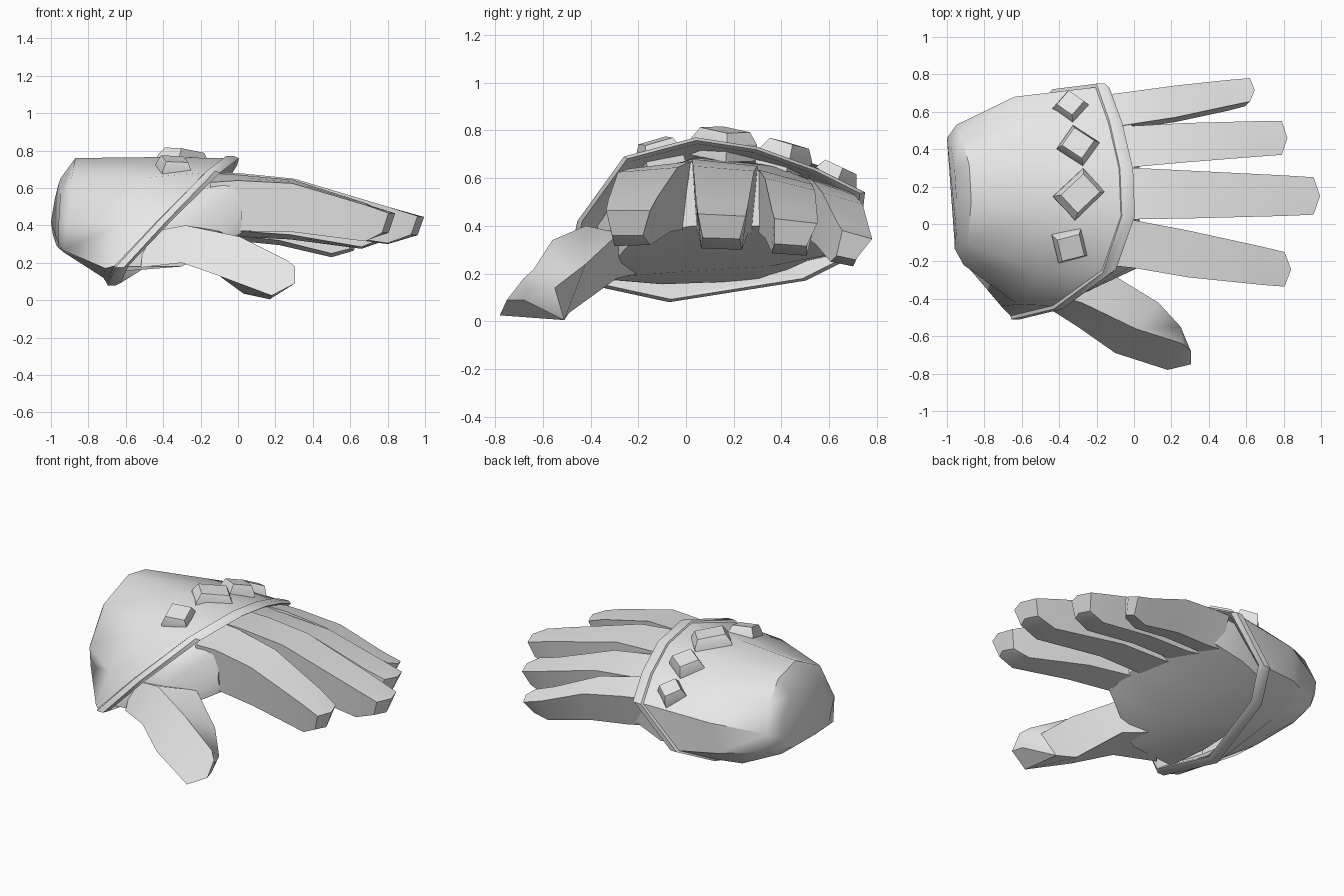
import bpy, bmesh, math
from mathutils import Vector, Matrix

grey = bpy.data.materials.new("plain grey")
grey.diffuse_color = (0.8, 0.8, 0.8, 1)


def finish(name, bm, angle=35):
    bmesh.ops.recalc_face_normals(bm, faces=bm.faces)
    me = bpy.data.meshes.new(name)
    bm.to_mesh(me)
    bm.free()
    me.materials.append(grey)
    ob = bpy.data.objects.new(name, me)
    bpy.context.collection.objects.link(ob)
    bpy.ops.object.select_all(action='DESELECT')
    bpy.context.view_layer.objects.active = ob
    ob.select_set(True)
    bpy.ops.object.shade_smooth_by_angle(angle=math.radians(angle))
    return ob


def loft(name, rings, angle=35):
    """Skin a row of equal-sized rings and cap both ends."""
    bm = bmesh.new()
    vs = [[bm.verts.new(p) for p in r] for r in rings]
    n = len(vs[0])
    for a, b in zip(vs, vs[1:]):
        for i in range(n):
            j = (i + 1) % n
            bm.faces.new((a[i], a[j], b[j], b[i]))
    bm.faces.new(vs[0])
    bm.faces.new(vs[-1])
    return finish(name, bm, angle)


# Cuff shell: wrist cap, bulge and slanted open rim, each from the crown round
cap = [(-.95, .13, .65), (-.96, .30, .62), (-.98, .42, .54), (-1, .46, .42), (-.99, .43, .35),
       (-.97, .30, .29), (-.96, .05, .28), (-.96, -.09, .30), (-.96, -.13, .40), (-.95, -.04, .57)]
wrist = [(-.87, .12, .76), (-.88, .31, .72), (-.92, .46, .63), (-.95, .53, .46), (-.94, .50, .33),
         (-.93, .35, .26), (-.93, 0, .255), (-.93, -.18, .265), (-.91, -.22, .41), (-.89, -.10, .65)]
middle = [(-.45, .08, .765), (-.45, .32, .725), (-.50, .55, .655), (-.64, .68, .51), (-.68, .65, .31),
          (-.72, .45, .18), (-.72, -.07, .12), (-.71, -.44, .17), (-.62, -.43, .41), (-.50, -.26, .655)]
rim_yz = [(.04, .77), (.30, .73), (.55, .64), (.75, .54), (.72, .28),
          (.50, .17), (-.07, .08), (-.51, .175), (-.455, .42), (-.26, .69)]


def rim(dx, s):
    return [(-.62 + .9 * (z - .08) + .1 * y + dx, .13 + (y - .13) * s, .43 + (z - .43) * s)
            for y, z in rim_yz]


inside = [(-.75, .13 + (y - .13) * .7, .43 + (z - .43) * .7) for x, y, z in middle]
loft("cuff", [cap, wrist, middle, rim(-.075, .97), rim(-.07, 1), rim(-.025, 1),
              rim(0, .965), rim(-.02, .92), inside], 45)

# Palm: from inside the cuff to the knuckles
palm_back = [(-.66, .10, .66), (-.66, .40, .61), (-.62, .60, .45), (-.62, .55, .26), (-.62, .30, .17),
             (-.62, -.10, .155), (-.62, -.40, .18), (-.6, -.38, .36), (-.62, -.2, .56)]
palm_mid = [(-.25, .05, .69), (-.25, .38, .65), (-.25, .68, .51), (-.28, .66, .29), (-.30, .35, .23),
            (-.30, -.05, .205), (-.30, -.37, .18), (-.27, -.37, .40), (-.22, -.25, .59)]
palm_front = [(0, .03, .67), (0, .30, .63), (-.02, .66, .53), (-.02, .63, .37), (.03, .40, .40),
              (.03, .03, .40), (.02, -.20, .36), (.02, -.235, .45), (.02, -.21, .63)]
loft("palm", [palm_back, palm_mid, palm_front], 50)


# Fingers: sections of (x, near y, far y, top z, bottom z, tilt across, bulge at the end)
def finger(name, near, far, sections):
    rings = []
    for x, y0, y1, zt, zb, tilt, bulge in sections:
        b = x - bulge
        u0, u1 = y0 + near, y1 + far
        rings.append([(x, y0, zt), (x + bulge, (y0 + y1) / 2, zt + tilt / 2), (x, y1, zt + tilt),
                      (b, u1, zb + tilt / 2), (b + bulge, (u0 + u1) / 2, zb + tilt / 4), (b, u0, zb)])
    loft(name, rings)


finger("index_finger", .025, -.03, [
    (-.15, -.22, .05, .63, .36, .05, 0), (.0, -.235, .02, .64, .37, .03, 0),
    (.29, -.285, -.035, .625, .365, .02, 0), (.68, -.325, -.12, .51, .315, .01, 0),
    (.805, -.335, -.15, .465, .36, 0, .035)])
finger("middle_finger", .02, -.025, [
    (-.15, .03, .30, .68, .39, -.03, 0), (.0, .025, .30, .68, .38, -.03, 0),
    (.30, .03, .285, .65, .38, -.02, 0), (.80, .043, .26, .50, .305, -.01, 0),
    (.96, .05, .25, .45, .35, -.01, .035)])
finger("ring_finger", 0, -.045, [
    (-.15, .30, .53, .64, .39, -.06, 0), (.0, .305, .525, .635, .37, -.06, 0),
    (.28, .33, .54, .60, .35, -.05, 0), (.66, .36, .55, .465, .285, -.02, 0),
    (.79, .37, .55, .43, .325, -.02, .03)])
finger("little_finger", -.025, -.07, [
    (-.15, .51, .69, .60, .37, -.06, 0), (-.04, .53, .705, .59, .35, -.06, 0),
    (.22, .57, .74, .54, .32, -.05, 0), (.50, .63, .77, .42, .25, -.04, 0),
    (.62, .655, .78, .38, .275, -.035, .025)])

# Thumb: ridge, inner, lower and outer edges
loft("thumb", [
    [(-.50, -.36, .36), (-.30, -.22, .42), (-.30, -.20, .20), (-.52, -.41, .175)],
    [(-.28, -.42, .40), (-.10, -.28, .37), (-.15, -.29, .18), (-.30, -.55, .20)],
    [(.01, -.56, .34), (.13, -.42, .24), (.03, -.49, .035), (-.10, -.69, .13)],
    [(.26, -.64, .215), (.25, -.55, .14), (.17, -.51, .005), (.18, -.78, .025)],
    [(.305, -.68, .18), (.295, -.66, .14), (.285, -.68, .09), (.305, -.75, .09)]], 40)

# Studs: tapered blocks laid on the cuff along its slope
studs = [(-.34, .62, .585, .068, .068, 52, (0, .42, .9)), (-.30, .415, .68, .078, .084, 56, (.02, .27, .95)),
         (-.295, .158, .735, .110, .086, 43, (.13, .08, 1)), (-.345, -.11, .69, .08, .08, 14, (.1, -.25, .95))]
for k, (x, y, z, r1, r2, turn, normal) in enumerate(studs):
    q = Vector((0, 0, 1)).rotation_difference(Vector(normal)).to_matrix()
    q = q @ Matrix.Rotation(math.radians(turn), 3, 'Z')
    corners = [(-1, -1), (1, -1), (1, 1), (-1, 1)]
    loft("stud_%d" % (k + 1),
         [[Vector((x, y, z)) + q @ Vector((a * r1 * s, b * r2 * s, h)) for a, b in corners]
          for s, h in ((1.05, -.05), (1, .02), (.76, .068))], 20)
